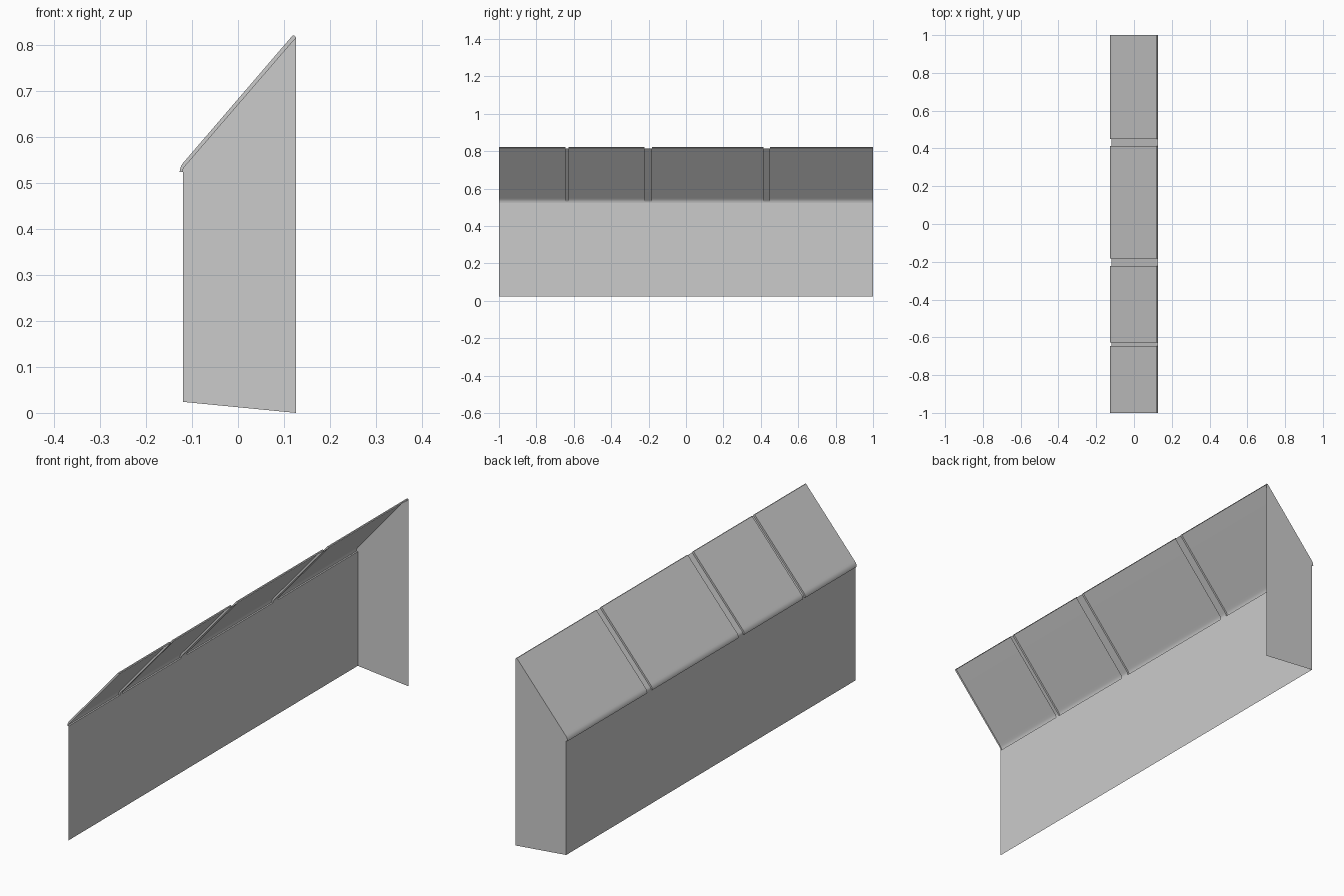
import bpy, bmesh

if "Cube" in bpy.data.objects:
    bpy.data.objects.remove(bpy.data.objects["Cube"])

# Roof cross-sections in (x, z), from eave to ridge
OUTER = [(-.127, .524), (-.1262, .530), (-.1235, .538), (-.119, .5445), (-.112, .5525),
         (.119, .8215), (.1235, .8205), (.126, .817)]
INNER = [(-.12, .524), (-.1195, .5295), (-.1175, .534), (-.113, .5395), (-.106, .5475),
         (.115, .8035), (.1205, .810), (.126, .8155)]
TILES = [(-1, -.645), (-.628, -.222), (-.183, .414), (.449, 1)]


def make(name, build):
    bm = bmesh.new()

    def face(pts):
        bm.faces.new([bm.verts.new(p) for p in pts])
    build(face)
    bmesh.ops.remove_doubles(bm, verts=bm.verts, dist=1e-5)
    me = bpy.data.meshes.new(name)
    bm.to_mesh(me)
    bm.free()
    ob = bpy.data.objects.new(name, me)
    bpy.context.collection.objects.link(ob)
    bpy.ops.object.select_all(action='DESELECT')
    ob.select_set(True)
    bpy.context.view_layer.objects.active = ob
    bpy.ops.object.shade_smooth_by_angle()


def strip(face, prof, y0, y1):
    for (xa, za), (xb, zb) in zip(prof, prof[1:]):
        face([(xa, y0, za), (xb, y0, zb), (xb, y1, zb), (xa, y1, za)][::-1]
             if xb < xa else [(xa, y0, za), (xb, y0, zb), (xb, y1, zb), (xa, y1, za)])


def roof_tile(y0, y1):
    def build(face):
        strip(face, OUTER, y0, y1)
        # eave lip
        (xo, zo), (xi, zi) = OUTER[0], INNER[0]
        face([(xi, y0, zi), (xo, y0, zo), (xo, y1, zo), (xi, y1, zi)])
        # raised side edges
        for y in (y0, y1):
            for k in range(len(OUTER) - 1):
                q = [OUTER[k], INNER[k], INNER[k + 1], OUTER[k + 1]]
                face([(x, y, z) for x, z in (q if y == y0 else q[::-1])])
    return build


# Raised roof sections, with recessed seams between them
for i, (y0, y1) in enumerate(TILES):
    make(f"roof_section_{i + 1}", roof_tile(y0, y1))
for i, (a, b) in enumerate(zip(TILES, TILES[1:])):
    make(f"roof_seam_{i + 1}", lambda f: strip(f, INNER, a[1], b[0]))

# Long wall below the eave
make("long_wall", lambda f: f([(-.12, 1, .024), (-.12, -1, .024), (-.12, -1, .524), (-.12, 1, .524)][::-1]
                              [::-1]))

# Single closed end at the back; the front end and inner side are open
make("end_wall", lambda f: f([(x, 1, z) for x, z in [(.126, 0), (-.12, .024)] + INNER]))
